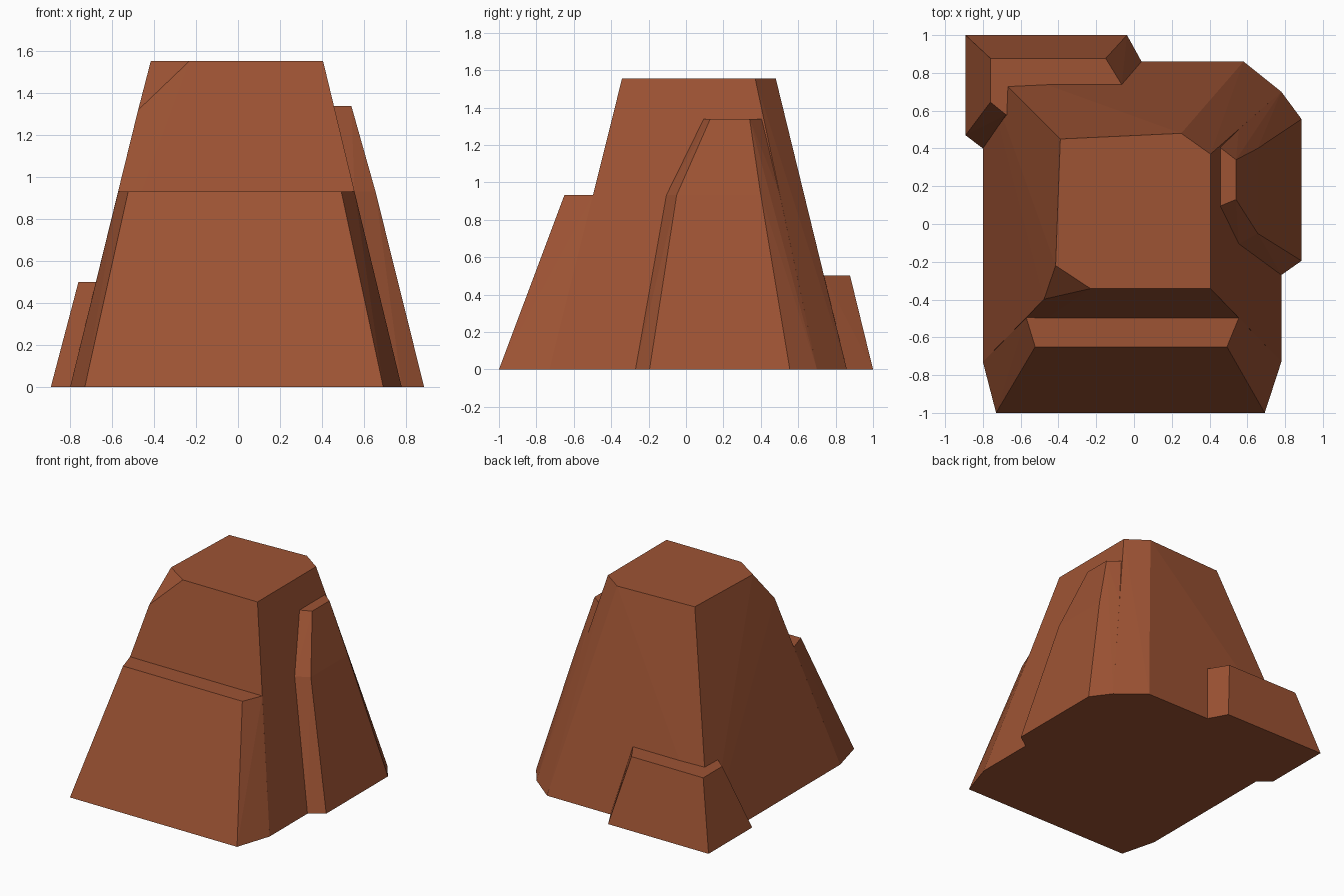
import bpy, bmesh, math

if "Cube" in bpy.data.objects:
    bpy.data.objects.remove(bpy.data.objects["Cube"])

rust = bpy.data.materials.new("rust brown rock")
rust.diffuse_color = (0.34, 0.087, 0.034, 1)
rust.use_nodes = True
rust.node_tree.nodes["Principled BSDF"].inputs["Base Color"].default_value = rust.diffuse_color


def ring(z, *pts):
    """Points of one horizontal section."""
    return [(x, y, z) for x, y in pts]


def rooted(z, outer, seam):
    """Section of a slab: outer corners, seam on the core, and roots buried inside it."""
    return ring(z, *outer, *seam, *[(x * 0.7, y * 0.7) for x, y in seam])


def hull(name, pts):
    """Faceted solid block wrapped around its section points."""
    bm = bmesh.new()
    for p in pts:
        bm.verts.new(p)
    bmesh.ops.convex_hull(bm, input=bm.verts[:])
    loose = [v for v in bm.verts if not v.link_faces]
    bmesh.ops.delete(bm, geom=loose, context='VERTS')
    bmesh.ops.dissolve_limit(bm, angle_limit=math.radians(0.3),
                             verts=bm.verts[:], edges=bm.edges[:])
    bmesh.ops.recalc_face_normals(bm, faces=bm.faces[:])
    me = bpy.data.meshes.new(name)
    bm.to_mesh(me)
    bm.free()
    me.materials.append(rust)
    ob = bpy.data.objects.new(name, me)
    bpy.context.collection.objects.link(ob)
    return ob


# Main tapered core with a chipped front-left top corner
core = hull("rock_core",
            ring(0, (-0.8, -0.73), (0.78, -0.73), (0.78, 0.70),
                 (0.58, 0.86), (-0.8, 0.86))
            + ring(1.32, (-0.476, -0.398))
            + ring(1.555, (-0.415, -0.22), (-0.23, -0.342), (0.405, -0.342),
                   (0.405, 0.37), (0.25, 0.48), (-0.39, 0.45)))

# Broad front ledge
front = hull("front_ledge",
             rooted(0, [(-0.73, -1), (0.692, -1)], [(-0.8, -0.73), (0.78, -0.73)])
             + rooted(0.932, [(-0.523, -0.65), (0.492, -0.65)],
                      [(-0.57, -0.497), (0.555, -0.497)]))

# Tall slab on the right side, bent part way up
side = hull("right_slab",
            rooted(0, [(0.887, -0.195), (0.887, 0.555)], [(0.78, -0.27), (0.78, 0.70)])
            + rooted(0.932, [(0.655, -0.05), (0.655, 0.40)],
                     [(0.555, -0.105), (0.555, 0.502)])
            + rooted(1.34, [(0.54, 0.13), (0.54, 0.34)],
                     [(0.456, 0.095), (0.456, 0.405)]))

# Low block wrapped around the back-left corner
corner = hull("back_corner_block",
              ring(0, (-0.892, 1), (-0.037, 1), (0.04, 0.86), (-0.8, 0.4), (-0.892, 0.47))
              + ring(0.502, (-0.76, 0.877), (-0.15, 0.877), (-0.065, 0.738),
                     (-0.677, 0.578), (-0.76, 0.645)))

# Fuse the blocks into one rock
bpy.context.view_layer.objects.active = core
for part in (front, side, corner):
    mod = core.modifiers.new("fuse " + part.name, 'BOOLEAN')
    mod.operation = 'UNION'
    mod.solver = 'EXACT'
    mod.object = part
    bpy.ops.object.modifier_apply(modifier=mod.name)
    bpy.data.objects.remove(part)
